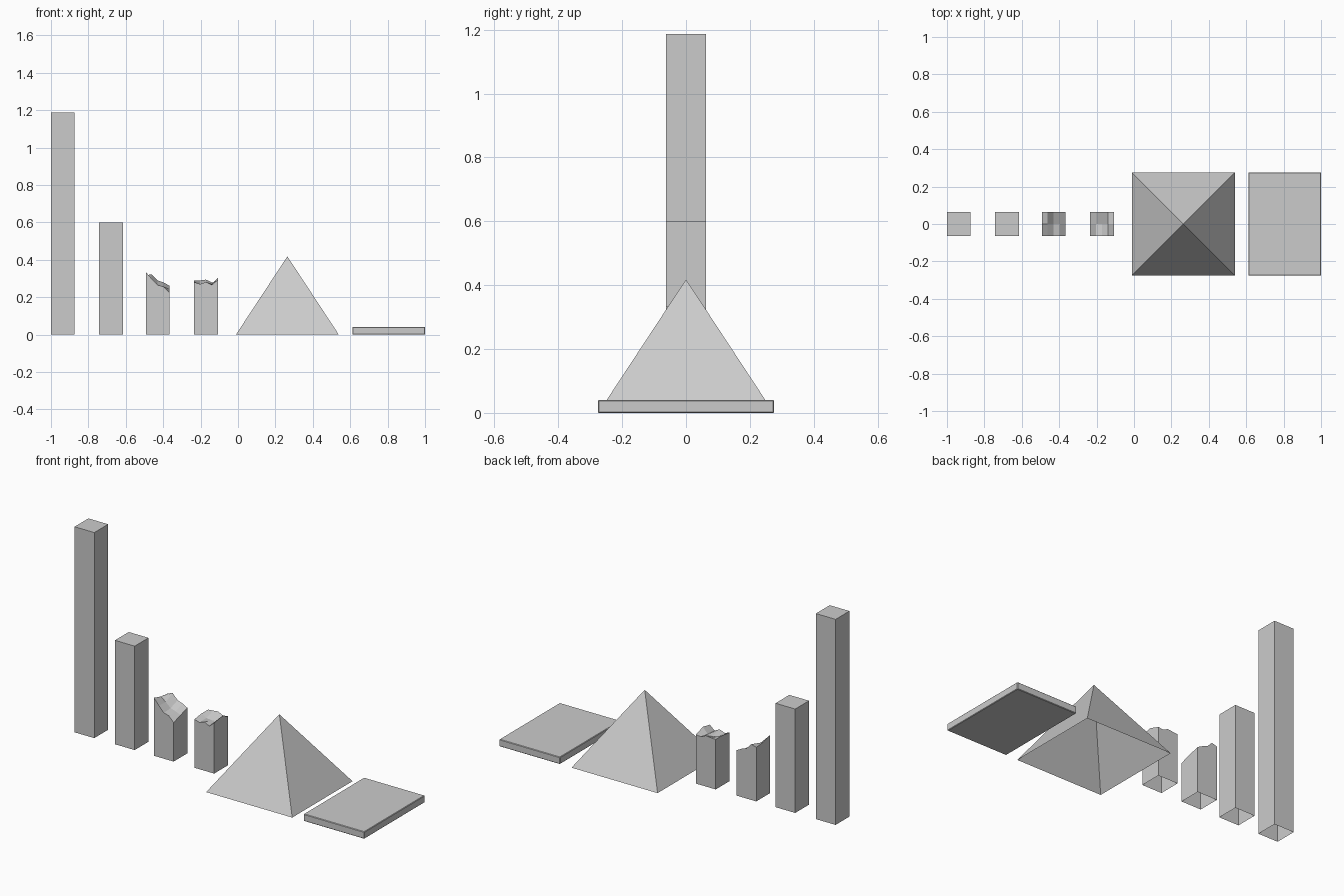
import bpy, bmesh

if "Cube" in bpy.data.objects:
    bpy.data.objects.remove(bpy.data.objects["Cube"])

W = 0.126  # pillar width


def finish(name, bm, loc=(0, 0, 0)):
    bmesh.ops.recalc_face_normals(bm, faces=bm.faces)
    me = bpy.data.meshes.new(name)
    bm.to_mesh(me)
    bm.free()
    ob = bpy.data.objects.new(name, me)
    ob.location = loc
    bpy.context.collection.objects.link(ob)
    return ob


def box(name, x, sx, sy, h, open_bottom=False):
    bm = bmesh.new()
    bmesh.ops.create_cube(bm, size=1)
    for v in bm.verts:
        v.co = (v.co.x * sx, v.co.y * sy, (v.co.z + 0.5) * h)
    if open_bottom:
        low = [f for f in bm.faces if all(v.co.z < 1e-4 for v in f.verts)]
        bmesh.ops.delete(bm, geom=low, context='FACES_ONLY')
    return finish(name, bm, (x, 0, 0))


def broken_pillar(name, x, rows):
    # uneven top lofted through height rows (front to back), walls dropped to the ground
    bm = bmesh.new()
    ny, nx = len(rows), len(rows[0])
    g = [[bm.verts.new((W * (i / (nx - 1) - 0.5), W * (j / (ny - 1) - 0.5), h))
          for i, h in enumerate(row)] for j, row in enumerate(rows)]
    for j in range(ny - 1):
        for i in range(nx - 1):
            bm.faces.new((g[j][i], g[j][i + 1], g[j + 1][i + 1], g[j + 1][i]))
    rim = [e for e in bm.edges if e.is_boundary]
    wall = bmesh.ops.extrude_edge_only(bm, edges=rim)['geom']
    for v in wall:
        if isinstance(v, bmesh.types.BMVert):
            v.co.z = 0
    return finish(name, bm, (x, 0, 0))


# Whole pillars, hollow underneath
box("tall_pillar", -0.937, W, W, 1.187, True)
box("short_pillar", -0.679, W, W, 0.60, True)

# Broken stumps
broken_pillar("broken_pillar_steep", -0.430, [
    (0.335, 0.298, 0.265, 0.257, 0.225),
    (0.318, 0.295, 0.268, 0.258, 0.245),
    (0.312, 0.322, 0.290, 0.279, 0.262)])
broken_pillar("broken_pillar_level", -0.171, [
    (0.280, 0.270, 0.282, 0.266, 0.292),
    (0.289, 0.272, 0.268, 0.270, 0.304),
    (0.288, 0.290, 0.294, 0.279, 0.283)])

# Pyramid, open at the base
bm = bmesh.new()
base = [bm.verts.new((sx * 0.275, sy * 0.275, 0))
        for sx, sy in ((-1, -1), (1, -1), (1, 1), (-1, 1))]
apex = bm.verts.new((0, 0, 0.418))
for i in range(4):
    bm.faces.new((base[i], base[(i + 1) % 4], apex))
finish("pyramid", bm, (0.264, 0, 0))

# Flat slab with slightly softened edges
slab = box("slab", 0.806, 0.388, 0.552, 0.041)
bev = slab.modifiers.new("soft_edges", 'BEVEL')
bev.width = 0.003
bev.segments = 1
